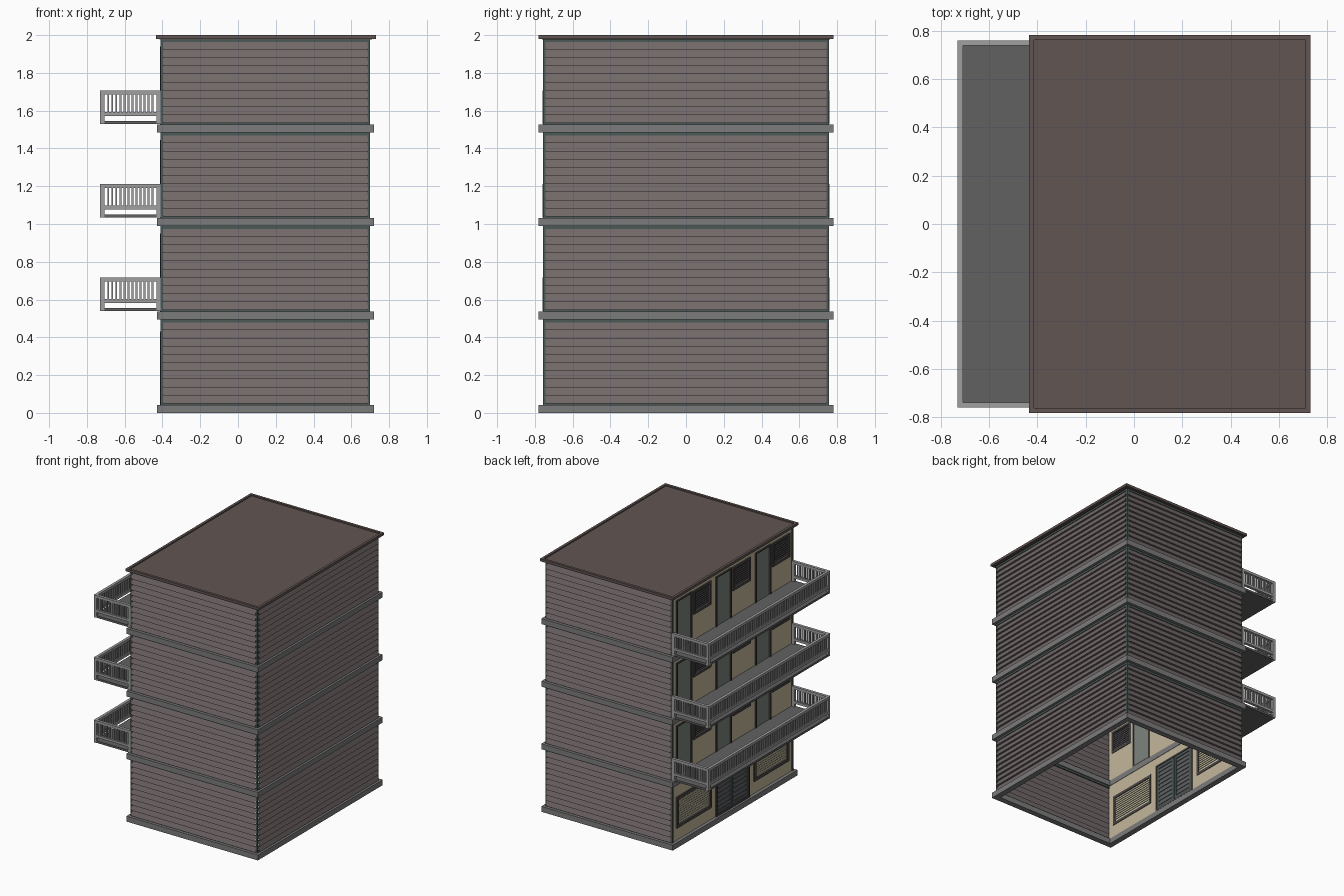
import bpy, bmesh
from mathutils import Vector

if "Cube" in bpy.data.objects:
    bpy.data.objects.remove(bpy.data.objects["Cube"])

def material(name, rgb):
    m = bpy.data.materials.new(name)
    m.diffuse_color = (*rgb, 1)
    m.use_nodes = True
    m.node_tree.nodes["Principled BSDF"].inputs["Base Color"].default_value = m.diffuse_color
    return m

SIDING = material("siding_brown", (0.17, 0.14, 0.14))
TRIM = material("trim_green", (0.07, 0.10, 0.095))
CONCRETE = material("concrete", (0.20, 0.20, 0.20))
RAIL = material("rail_grey", (0.35, 0.35, 0.35))
DECK = material("deck_grey", (0.12, 0.12, 0.12))
ROOF = material("roof_brown", (0.12, 0.09, 0.085))
WALL = material("wall_cream", (0.55, 0.47, 0.33))
DOOR = material("door_green_grey", (0.20, 0.23, 0.20))
FRAME = material("frame_dark", (0.07, 0.06, 0.06))
BLIND = material("blind_cream", (0.65, 0.60, 0.42))
GRILLE = material("grille_grey", (0.13, 0.12, 0.13))

X0, X1, Y = -0.41, 0.70, 0.757      # building shell
PITCH, BAND = 0.495, 0.043          # storey height and band height

def box(x0, x1, y0, y1, z0, z1):
    return (x0, x1, y0, y1, z0, z1)

def make(name, boxes, mat):
    """One object out of a list of axis-aligned boxes."""
    bm = bmesh.new()
    for x0, x1, y0, y1, z0, z1 in boxes:
        vs = bmesh.ops.create_cube(bm, size=1)["verts"]
        for v in vs:
            v.co = Vector((x1 if v.co.x > 0 else x0,
                           y1 if v.co.y > 0 else y0,
                           z1 if v.co.z > 0 else z0))
    return finish(name, bm, mat)

def finish(name, bm, mat):
    me = bpy.data.meshes.new(name)
    bm.to_mesh(me)
    bm.free()
    me.materials.append(mat)
    ob = bpy.data.objects.new(name, me)
    bpy.context.collection.objects.link(ob)
    return ob

def ring(x0, x1, y, z0, z1, t):
    """Rectangular ring of four boxes around the plan."""
    return [box(x0, x1, -y, -y + t, z0, z1), box(x0, x1, y - t, y, z0, z1),
            box(x0, x0 + t, -y + t, y - t, z0, z1), box(x1 - t, x1, -y + t, y - t, z0, z1)]

def border(x0, x1, y0, y1, z0, z1, t):
    """Window or door frame in the facade plane."""
    return [box(x0, x1, y0, y0 + t, z0, z1), box(x0, x1, y1 - t, y1, z0, z1),
            box(x0, x1, y0 + t, y1 - t, z0, z0 + t), box(x0, x1, y0 + t, y1 - t, z1 - t, z1)]

def slats(x0, x1, y0, y1, z0, z1, n, fill):
    h = (z1 - z0) / n
    return [box(x0, x1, y0, y1, z0 + h * (i + 0.5 - fill / 2), z0 + h * (i + 0.5 + fill / 2))
            for i in range(n)]

def siding(name, a, b, out, z0, z1, n=10):
    """Sawtooth clapboard sheet running from plan point a to b."""
    bm = bmesh.new()
    h = (z1 - z0) / n
    prof = []
    for i in range(n):
        prof += [(0.014, z0 + h * i), (-0.002, z0 + h * (i + 1))]
    rows = [[bm.verts.new((p[0] + out[0] * o, p[1] + out[1] * o, z)) for p in (a, b)]
            for o, z in prof]
    for lo, hi in zip(rows, rows[1:]):
        bm.faces.new((lo[0], lo[1], hi[1], hi[0]))
    finish(name, bm, SIDING)

def facade(name, openings, z0, z1):
    """Wall with rectangular openings (y0, y1, bottom, top), sorted by y."""
    xa, xb = X0 + 0.006, X0 + 0.022
    parts, y = [], -Y + 0.008
    for a, b, lo, hi in openings:
        parts.append(box(xa, xb, y, a, z0, z1))
        if lo > z0:
            parts.append(box(xa, xb, a, b, z0, lo))
        parts.append(box(xa, xb, a, b, hi, z1))
        y = b
    parts.append(box(xa, xb, y, Y - 0.008, z0, z1))
    make(name, parts, WALL)

for k in range(4):
    base = PITCH * k
    z0, z1 = base + BAND, base + PITCH
    tag = f"floor_{k + 1}"

    # Concrete band under each storey
    make(f"{tag}_band", ring(-0.43, 0.72, 0.78, base, z0, 0.045), CONCRETE)

    # Clapboard on three sides
    zb, zt = z0 + 0.006, z1 - 0.014
    e = 0.012
    siding(f"{tag}_siding_front", (X0 + e, -Y + 0.004), (X1 - e, -Y + 0.004), (0, -1), zb, zt)
    siding(f"{tag}_siding_right", (X1 - 0.004, -Y + e), (X1 - 0.004, Y - e), (1, 0), zb, zt)
    siding(f"{tag}_siding_back", (X1 - e, Y - 0.004), (X0 + e, Y - 0.004), (0, 1), zb, zt)

    # Green corner posts and horizontal trims
    t = 0.014
    trims = [box(x, x + t, y, y + t, z0, z1) for x in (X0, X1 - t) for y in (-Y, Y - t)]
    for a, b in ((z0, z0 + 0.008), (z1 - 0.016, z1)):
        trims += [box(X0 + t, X1 - t, -Y, -Y + t, a, b), box(X0 + t, X1 - t, Y - t, Y, a, b),
                  box(X1 - t, X1, -Y + t, Y - t, a, b)]
    make(f"{tag}_trim", trims, TRIM)

    fx0, fx1 = X0 - 0.004, X0 + 0.026     # frame depth
    px0, px1 = X0 + 0.010, X0 + 0.018     # panel depth
    if k == 0:
        # Ground floor: two wide windows with blinds and a louvred double door
        wins = [(-0.70, -0.265, 0.14, 0.385), (0.265, 0.70, 0.14, 0.385)]
        door = (-0.21, 0.21, z0, 0.43)
        facade("ground_facade", [wins[0], door, wins[1]], z0, z1)
        frames, blinds, panes = [], [], []
        for a, b, lo, hi in wins:
            frames += border(fx0, fx1, a, b, lo, hi, 0.022)
            panes.append(box(px0 + 0.002, px1 - 0.002, a + 0.02, b - 0.02, lo + 0.02, hi - 0.02))
            blinds += slats(px0 - 0.004, px1 + 0.004, a + 0.022, b - 0.022,
                            lo + 0.022, hi - 0.022, 11, 0.65)
        make("ground_window_frames", frames, FRAME)
        make("ground_window_panes", panes, GRILLE)
        make("ground_window_blinds", blinds, BLIND)
        a, b, lo, hi = door
        make("double_door_frame", border(fx0, fx1, a, b, lo, hi, 0.014), FRAME)
        leaf, louvre = [], []
        for l0, l1 in ((a + 0.014, -0.002), (0.002, b - 0.014)):
            leaf += border(px0 - 0.004, px1 + 0.004, l0, l1, lo + 0.014, hi - 0.014, 0.022)
            leaf.append(box(px0 + 0.002, px1 - 0.002, l0 + 0.02, l1 - 0.02, lo + 0.03, hi - 0.03))
            louvre += slats(px0 - 0.002, px1 + 0.002, l0 + 0.022, l1 - 0.022,
                            lo + 0.036, hi - 0.036, 9, 0.6)
        make("double_door_leaves", leaf, TRIM)
        make("double_door_louvres", louvre, GRILLE)
        continue

    # Upper floors: three flats, each a door with a window beside it
    holes, dframes, doors, wframes, panes, grilles = [], [], [], [], [], []
    for y in (-0.285, 0.2075, 0.70):
        d = (y - 0.195, y, z0, base + 0.455)
        w = (y - 0.43, y - 0.21, base + 0.265, base + 0.45)
        holes += [w, d]
        dframes += border(fx0 + 0.002, fx1 - 0.002, *d, 0.012)
        doors.append(box(px0, px1, d[0] + 0.01, d[1] - 0.01, z0 + 0.01, d[3] - 0.01))
        wframes += border(fx0, fx1, *w, 0.018)
        a, b, lo, hi = w[0] + 0.018, w[1] - 0.018, w[2] + 0.018, w[3] - 0.018
        panes.append(box(px0 + 0.002, px1 - 0.002, a, b, lo, hi))
        grilles += slats(px0 - 0.004, px1 + 0.004, a, b, lo, hi, 9, 0.45)
    facade(f"{tag}_facade", holes, z0, z1)
    make(f"{tag}_door_frames", dframes, FRAME)
    make(f"{tag}_doors", doors, DOOR)
    make(f"{tag}_window_frames", wframes, FRAME)
    make(f"{tag}_window_panes", panes, FRAME)
    make(f"{tag}_window_grilles", grilles, GRILLE)

    # Balcony deck, rails, posts and balusters
    bx, by, r = -0.73, 0.76, 0.022
    zf = z0 + 0.002
    make(f"{tag}_balcony_deck", [box(bx + 0.002, X0 + 0.006, -by + 0.002, by - 0.002, zf, zf + 0.016)], DECK)
    rails, bars = [], []
    for a, b in ((zf + 0.155, zf + 0.176), (zf + 0.043, zf + 0.062)):
        rails.append(box(bx, bx + r, -by + r, by - r, a, b))
        rails += [box(bx + r, X0 - r, s, s + r, a, b) for s in (-by, by - r)]
    posts = [box(x, x + r, s, s + r, zf, zf + 0.176) for x in (bx, X0 - r) for s in (-by, by - r)]
    zl, zh, w = zf + 0.06, zf + 0.157, 0.005
    n = 66
    for i in range(1, n):
        y = -by + r + (2 * by - 2 * r) * i / n
        bars.append(box(bx + r / 2 - w, bx + r / 2 + w, y - w, y + w, zl, zh))
    n = 13
    for i in range(1, n):
        x = bx + r + (X0 - bx - 2 * r) * i / n
        for s in (-by + r / 2, by - r / 2):
            bars.append(box(x - w, x + w, s - w, s + w, zl, zh))
    make(f"{tag}_balcony_rails", rails, RAIL)
    make(f"{tag}_balcony_posts", posts, RAIL)
    make(f"{tag}_balcony_balusters", bars, RAIL)

# Flat roof with a low raised rim
make("roof_slab", [box(-0.415, 0.71, -0.762, 0.762, 1.978, 1.99)], ROOF)
make("roof_rim", ring(-0.435, 0.73, 0.782, 1.98, 2.0, 0.02), ROOF)
